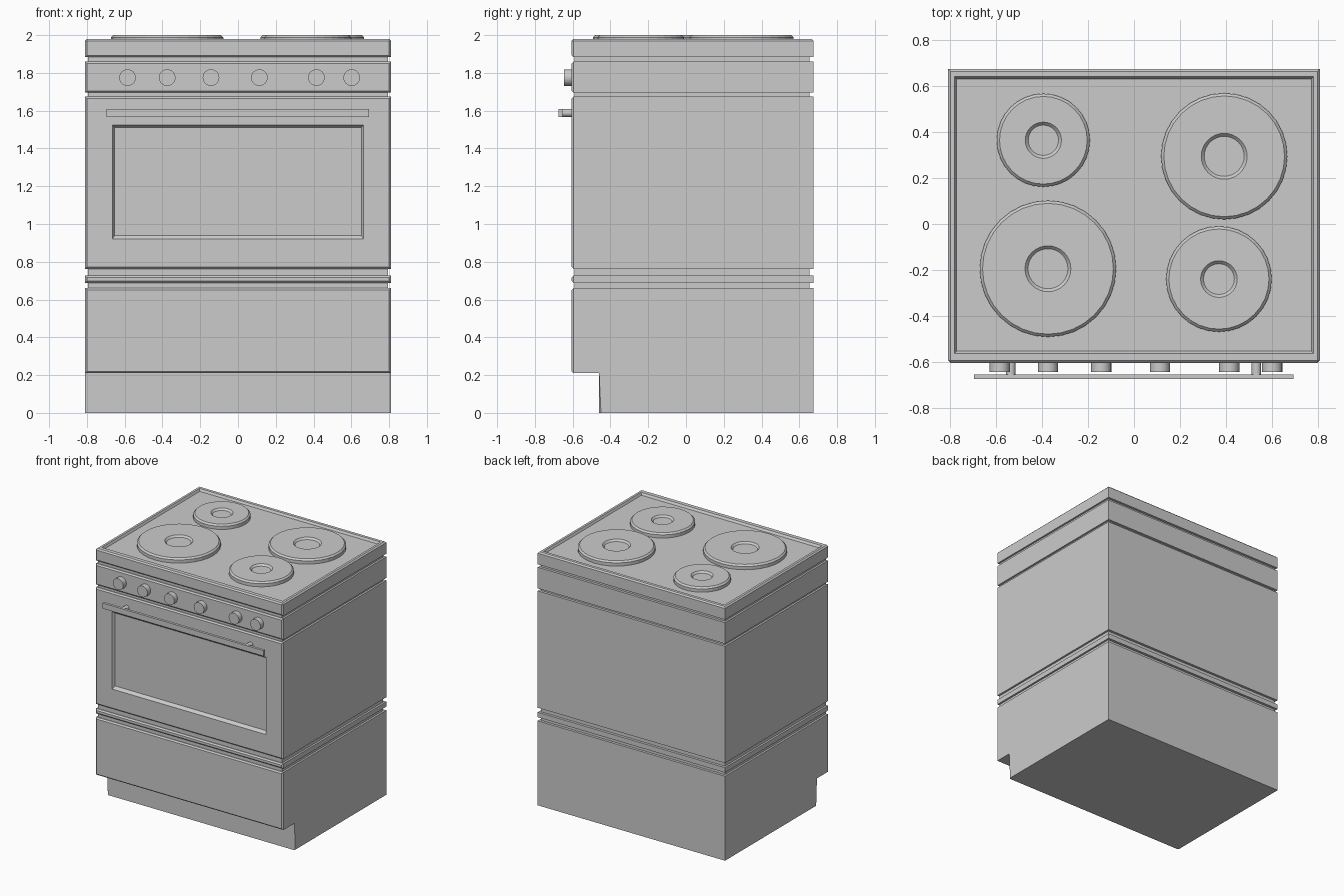
import bpy, bmesh, math
from mathutils import Matrix

if "Cube" in bpy.data.objects:
    bpy.data.objects.remove(bpy.data.objects["Cube"])

W, YF, YB = 0.81, -0.605, 0.675      # half width, front, back


def finish(bm, name):
    bmesh.ops.recalc_face_normals(bm, faces=bm.faces)
    me = bpy.data.meshes.new(name)
    bm.to_mesh(me)
    bm.free()
    ob = bpy.data.objects.new(name, me)
    bpy.context.collection.objects.link(ob)
    return ob


def extrude_x(profile, w):
    """Solid from a (y, z) profile, spanning -w..w in x."""
    bm = bmesh.new()
    f = bm.faces.new([bm.verts.new((-w, y, z)) for y, z in profile])
    r = bmesh.ops.extrude_face_region(bm, geom=[f])
    for v in r["geom"]:
        if isinstance(v, bmesh.types.BMVert):
            v.co.x = w
    bmesh.ops.recalc_face_normals(bm, faces=bm.faces)
    return bm


def rect(y0, y1, z0, z1):
    return [(y0, z0), (y1, z0), (y1, z1), (y0, z1)]


def chamfer(bm, test, size=0.01):
    edges = [e for e in bm.edges if test(e)]
    bmesh.ops.bevel(bm, geom=edges, offset=size, segments=1, affect='EDGES')


def on_front(e):
    return all(abs(v.co.y - YF) < 1e-4 for v in e.verts)


def recess(bm, axis, sign, rings):
    """Replace the big face along an axis by nested rings: (x half, lo, hi, depth level)."""
    bm.normal_update()
    f = max((f for f in bm.faces if f.normal[axis] * sign > 0.99), key=lambda f: f.calc_area())
    other = 3 - axis
    for w, lo, hi, level in rings:
        bmesh.ops.inset_individual(bm, faces=[f], thickness=0.003)
        mid = f.calc_center_median()[other]
        for v in f.verts:
            v.co.x = math.copysign(w, v.co.x)
            v.co[other] = hi if v.co[other] > mid else lo
            v.co[axis] = level


def box(name, x0, x1, y0, y1, z0, z1):
    bm = bmesh.new()
    bmesh.ops.create_cube(bm, size=1)
    for v in bm.verts:
        v.co = (x1 if v.co.x > 0 else x0, y1 if v.co.y > 0 else y0, z1 if v.co.z > 0 else z0)
    return finish(bm, name)


def rod(name, x, z, r, y0, y1, n=24):
    bm = bmesh.new()
    m = Matrix.Translation((x, (y0 + y1) / 2, z)) @ Matrix.Rotation(math.pi / 2, 4, 'X')
    bmesh.ops.create_cone(bm, cap_ends=True, segments=n, radius1=r, radius2=r,
                          depth=abs(y1 - y0), matrix=m)
    ob = finish(bm, name)
    for p in ob.data.polygons:
        p.use_smooth = len(p.vertices) == 4
    for e in ob.data.edges:
        a, b = (ob.data.vertices[i].co for i in e.vertices)
        e.use_edge_sharp = abs(a.y - b.y) < 1e-5


# drawer section with toe kick
bm = extrude_x([(YF, 0.21), (-0.46, 0.21), (-0.46, 0), (YB, 0), (YB, 0.66), (YF, 0.66)], W)
chamfer(bm, lambda e: on_front(e) or (all(abs(v.co.y + 0.46) < 1e-4 for v in e.verts)
        and abs(e.verts[0].co.z - e.verts[1].co.z) > 0.1))
finish(bm, "drawer_base")

# divider strip and control panel
for name, z0, z1 in (("divider_strip", 0.688, 0.727), ("control_panel", 1.695, 1.86)):
    bm = extrude_x(rect(YF, YB, z0, z1), W)
    chamfer(bm, on_front)
    finish(bm, name)

# oven section with recessed window
bm = extrude_x(rect(YF, YB, 0.762, 1.675), W)
chamfer(bm, on_front)
recess(bm, 1, -1, [(0.665, 0.92, 1.525, YF), (0.653, 0.94, 1.51, YF + 0.02)])
finish(bm, "oven_body")

# cooktop tray
bm = extrude_x(rect(YF, YB, 1.883, 1.98), W)
chamfer(bm, lambda e: on_front(e) or all(v.co.z > 1.97 for v in e.verts))
recess(bm, 2, 1, [(0.782, -0.564, 0.642, 1.98), (0.773, -0.553, 0.632, 1.963)])
finish(bm, "cooktop")

# recessed spacers between the sections
for i, (z0, z1) in enumerate(((0.66, 0.688), (0.727, 0.762), (1.675, 1.695), (1.86, 1.883))):
    box(f"spacer_{i + 1}", -0.795, 0.795, -0.59, 0.655, z0 - 0.005, z1 + 0.005)

# hot plates: lathed discs with a shallow centre dish
for i, (x, y, r, h) in enumerate(((-0.395, 0.365, 0.203, 0.079), (0.393, 0.295, 0.275, 0.1),
                                  (-0.375, -0.195, 0.297, 0.1), (0.37, -0.24, 0.23, 0.08))):
    bm = bmesh.new()
    n = 32
    rings = []
    for rad, z in ((r, 1.96), (r, 1.988), (r - 0.012, 2.0), (h, 2.0), (h - 0.013, 1.986)):
        rings.append([bm.verts.new((x + rad * math.cos(k * math.tau / n),
                                    y + rad * math.sin(k * math.tau / n), z)) for k in range(n)])
    for a, b in zip(rings, rings[1:]):
        for k in range(n):
            j = (k + 1) % n
            bm.faces.new((a[k], a[j], b[j], b[k]))
    bm.faces.new(rings[-1])
    bm.faces.new(rings[0][::-1])
    finish(bm, f"hot_plate_{i + 1}")

# knobs
for i, x in enumerate((-0.585, -0.375, -0.143, 0.113, 0.415, 0.602)):
    rod(f"knob_{i + 1}", x, 1.775, 0.044, -0.645, -0.6)

# door handle and its posts
box("door_handle", -0.697, 0.694, -0.675, -0.655, 1.567, 1.61)
for side, x in (("left", -0.537), ("right", 0.533)):
    rod(f"handle_post_{side}", x, 1.588, 0.021, -0.66, -0.6, 16)
